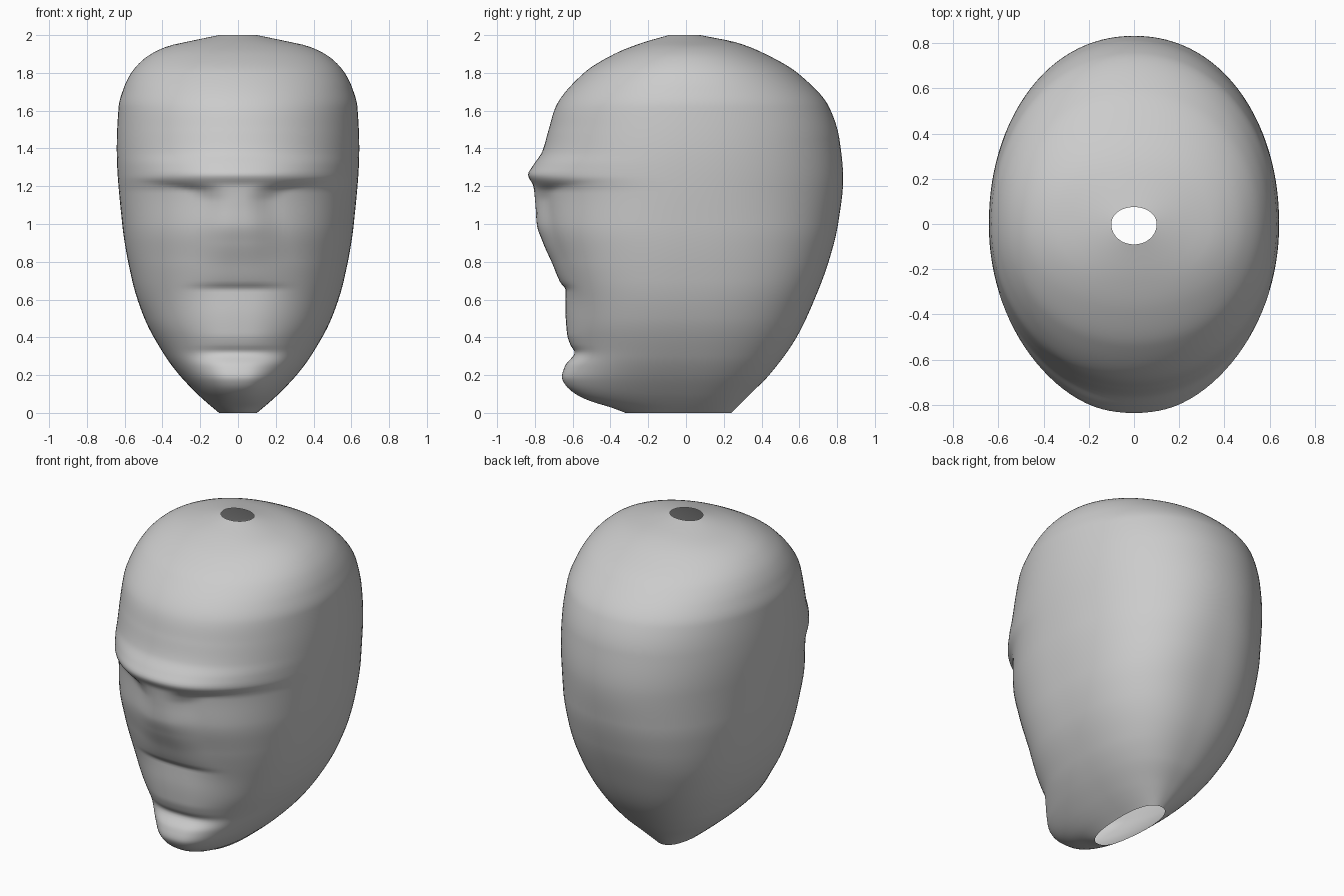
import bpy, bmesh
from math import sin, cos, pi

if "Cube" in bpy.data.objects:
    bpy.data.objects.remove(bpy.data.objects["Cube"])

# Profiles as (height, value)
half_width = [(0, .10), (.05, .16), (.1, .215), (.2, .31), (.3, .385), (.5, .495), (.7, .56),
              (1, .613), (1.4, .642), (1.62, .632), (1.72, .605), (1.8, .565), (1.88, .49),
              (1.94, .375), (1.97, .245), (2, .10)]
back = [(0, .24), (.1, .34), (.2, .44), (.4, .585), (.6, .68), (.8, .755), (1, .805), (1.24, .832),
        (1.45, .812), (1.62, .757), (1.8, .59), (1.9, .42), (1.96, .27), (2, .075)]
face_centre = [(0, .32), (.03, .40), (.06, .50), (.1, .585), (.15, .64), (.19, .657), (.25, .64),
               (.32, .59), (.36, .612), (.42, .63), (.55, .638), (.65, .637), (.69, .665),
               (.8, .712), (.9, .757), (1, .79), (1.1, .797), (1.2, .808), (1.26, .836),
               (1.31, .81), (1.38, .763), (1.5, .727), (1.62, .69), (1.8, .54), (1.9, .38),
               (1.96, .23), (2, .09)]
face_side = [(0, .32), (.06, .48), (.12, .575), (.2, .60), (.32, .59), (.45, .61), (.6, .63),
             (.8, .69), (1, .745), (1.17, .755), (1.25, .79), (1.31, .785), (1.38, .76),
             (1.5, .727), (1.62, .69), (1.8, .54), (1.9, .38), (1.96, .23), (2, .09)]
feature_width = [(0, .2), (.2, .2), (.5, .22), (.68, .2), (.8, .17), (1, .14), (1.12, .12),
                 (1.18, .16), (1.25, .4), (2, .4)]
squareness = [(0, 2.3), (.3, 2.45), (.6, 2.45), (.9, 2.3), (1.2, 2.12), (1.5, 2.08), (2, 2.05)]


def sample(pts, z):
    """Smooth monotone interpolation of a profile."""
    def secant(i):
        return (pts[i + 1][1] - pts[i][1]) / (pts[i + 1][0] - pts[i][0])

    def slope(i):
        if i == 0:
            return secant(0)
        if i == len(pts) - 1:
            return secant(i - 1)
        a, b = secant(i - 1), secant(i)
        return 2 * a * b / (a + b) if a * b > 0 else 0

    i = 0
    while i < len(pts) - 2 and z > pts[i + 1][0]:
        i += 1
    (z0, v0), (z1, v1) = pts[i], pts[i + 1]
    h = z1 - z0
    t = (z - z0) / h
    return (v0 * (1 + 2 * t) * (1 - t) ** 2 + slope(i) * h * t * (1 - t) ** 2
            + v1 * t * t * (3 - 2 * t) + slope(i + 1) * h * t * t * (t - 1))


def fade(x, width):
    """1 at the middle of the face, easing to 0 past the feature width."""
    t = min(1, max(0, (abs(x) - .3 * width) / (1.4 * width)))
    return 1 - t * t * (3 - 2 * t)


# Head: stacked rounded rings, open at crown and neck
RINGS, SEGS = 160, 112
PROFILES = (half_width, back, face_centre, face_side, feature_width, squareness)
bm = bmesh.new()
rings = []
for r in range(RINGS + 1):
    z = 2 * r / RINGS
    w, b, fc, fs, m, n = (sample(p, z) for p in PROFILES)
    ring = []
    for s in range(SEGS):
        a = 2 * pi * s / SEGS
        k = (abs(sin(a)) ** n + abs(cos(a)) ** n) ** (-1 / n)
        x, c = w * k * sin(a), k * cos(a)
        y = -c * (fs + (fc - fs) * fade(x, m)) if c > 0 else -c * b
        ring.append(bm.verts.new((x, y, z)))
    rings.append(ring)
for lo, hi in zip(rings, rings[1:]):
    for s in range(SEGS):
        t = (s + 1) % SEGS
        bm.faces.new((lo[s], lo[t], hi[t], hi[s]))
bmesh.ops.recalc_face_normals(bm, faces=bm.faces)
for f in bm.faces:
    f.smooth = True
mesh = bpy.data.meshes.new("head")
bm.to_mesh(mesh)
bm.free()
head = bpy.data.objects.new("head", mesh)
bpy.context.collection.objects.link(head)
